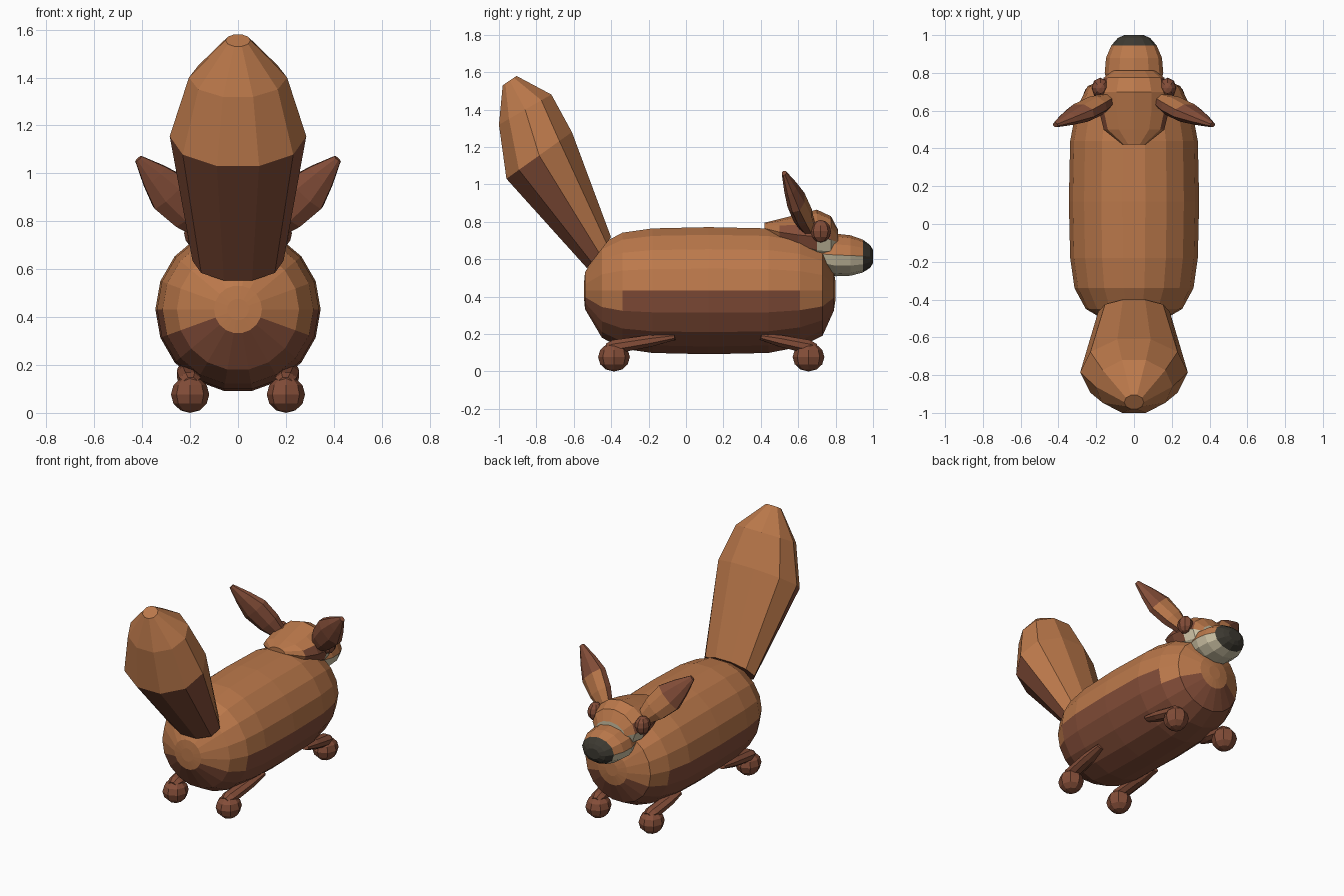
import bpy, bmesh
from math import cos, sin, pi, radians, atan2
from mathutils import Vector, Matrix

if "Cube" in bpy.data.objects:
    bpy.data.objects.remove(bpy.data.objects["Cube"])


def material(name, rgb):
    m = bpy.data.materials.new(name)
    m.use_nodes = True
    m.diffuse_color = (*rgb, 1)
    bsdf = m.node_tree.nodes["Principled BSDF"]
    bsdf.inputs["Base Color"].default_value = (*rgb, 1)
    bsdf.inputs["Roughness"].default_value = 0.9
    return m


ORANGE, BROWN, CREAM, BLACK = range(4)
MATS = [material("fur_orange", (0.50, 0.19, 0.07)),
        material("fur_brown", (0.23, 0.075, 0.04)),
        material("fur_cream", (0.62, 0.55, 0.38)),
        material("nose_black", (0.045, 0.04, 0.03))]


def finish(name, bm):
    bmesh.ops.recalc_face_normals(bm, faces=bm.faces)
    mesh = bpy.data.meshes.new(name)
    bm.to_mesh(mesh)
    bm.free()
    for m in MATS:
        mesh.materials.append(m)
    ob = bpy.data.objects.new(name, mesh)
    bpy.context.collection.objects.link(ob)
    return ob


def loft(name, stations, sides, rule, phase=0.0, matrix=None):
    """Skin elliptical rings (y, z, half width, half height, tilt in degrees)
    and colour each face by rule(segment, centre)."""
    bm = bmesh.new()
    rings = []
    for y, z, rx, rv, tilt in stations:
        t = radians(tilt)
        up = Vector((0, cos(t), sin(t))) * rv
        angles = [phase + 2 * pi * i / sides for i in range(sides)]
        rings.append([bm.verts.new(Vector((rx * cos(a), y, z)) + up * sin(a))
                      for a in angles])

    def face(verts, segment):
        f = bm.faces.new(verts)
        f.material_index = rule(segment, f.calc_center_median())

    for s, (a, b) in enumerate(zip(rings, rings[1:])):
        for i in range(sides):
            j = (i + 1) % sides
            face((a[i], a[j], b[j], b[i]), s)
    face(rings[0], 0)
    face(rings[-1], len(rings) - 2)
    if matrix:
        bm.transform(matrix)
    return finish(name, bm)


def ball(name, centre, size, mat):
    bm = bmesh.new()
    bmesh.ops.create_uvsphere(bm, u_segments=8, v_segments=6, radius=1)
    bm.transform(Matrix.Translation(centre) @ Matrix.Diagonal((*size, 1)))
    for f in bm.faces:
        f.material_index = mat
    return finish(name, bm)


def frame(origin, along, wide):
    """Matrix with local y running along a limb and local x across its width."""
    y = Vector(along).normalized()
    x = Vector(wide)
    x = (x - y * x.dot(y)).normalized()
    m = Matrix((x, y, x.cross(y))).transposed().to_4x4()
    return Matrix.Translation(origin) @ m


# Body: faceted barrel with a brown belly that rises higher along the middle
MID = 0.432


def body_rule(s, c):
    limit = 0 if 3 <= s <= 6 else -20
    angle = atan2(c.z - MID, abs(c.x))
    return BROWN if angle < radians(limit) and s not in (0, 9) else ORANGE


body_profile = [(-0.545, 0.045), (-0.54, 0.10), (-0.45, 0.255), (-0.34, 0.315),
                (-0.18, 0.338), (0.12, 0.345), (0.44, 0.338), (0.61, 0.305),
                (0.73, 0.245), (0.79, 0.11), (0.80, 0.045)]
loft("body", [(y, MID, r, r, 90) for y, r in body_profile], 18, body_rule)


# Tail: upright brush, brown on the underside of its long lower section
def tail_rule(s, c):
    below = (c.z - 0.64) * 0.325 + (c.y + 0.465) * 0.515 < 0
    return BROWN if s == 0 and below else ORANGE


loft("tail", [(-0.465, 0.635, 0.19, 0.11, 52), (-0.785, 1.155, 0.285, 0.226, 35.5),
              (-0.86, 1.40, 0.205, 0.17, 30), (-0.943, 1.555, 0.052, 0.047, 34)],
     10, tail_rule)


# Head: orange crown, brown cheeks, cream jaw
def head_rule(s, c):
    if c.y > 0.64 and c.z < 0.69:
        return CREAM
    return BROWN if s in (1, 2, 3) and c.z < 0.765 else ORANGE


loft("head", [(0.42, 0.765, 0.06, 0.03, 90), (0.50, 0.745, 0.16, 0.07, 90),
              (0.60, 0.73, 0.185, 0.11, 90), (0.70, 0.72, 0.185, 0.145, 90),
              (0.775, 0.705, 0.16, 0.125, 90), (0.812, 0.69, 0.11, 0.07, 90)],
     12, head_rule)


# Snout: orange above, cream below, black nose at the end
def snout_rule(s, c):
    if s >= 3:
        return BLACK
    return CREAM if c.z < 0.615 else ORANGE


loft("snout", [(0.70, 0.63, 0.13, 0.09, 90), (0.80, 0.623, 0.155, 0.114, 90),
               (0.88, 0.62, 0.148, 0.108, 90), (0.945, 0.617, 0.12, 0.088, 90),
               (0.985, 0.615, 0.085, 0.06, 90), (1.0, 0.615, 0.05, 0.035, 90)],
     12, snout_rule)


# Ears: flattened spindles with an orange inner panel facing forward
def ear_rule(front):
    return lambda s, c: ORANGE if s < 2 and c.z * front > 0.02 else BROWN


def brown(s, c):
    return BROWN


for side, sx in (("left", 1), ("right", -1)):
    ear = frame((0.14 * sx, 0.655, 0.765), (0.275 * sx, -0.13, 0.295),
                (0.74 * sx, 0, -0.67))
    front = 1 if ear.col[2].y > 0 else -1
    loft(side + "_ear", [(0, 0, 0.05, 0.04, 90), (0.10, 0, 0.085, 0.055, 90),
                         (0.22, 0, 0.10, 0.052, 90), (0.32, 0, 0.065, 0.036, 90),
                         (0.425, 0, 0.018, 0.014, 90)],
         8, ear_rule(front), pi / 8, ear)
    ball(side + "_eye", (0.178 * sx, 0.72, 0.75), (0.047, 0.055, 0.06), BROWN)

    # Legs: slim rods lying against the belly, each ending in a round foot
    for end, foot_y, hip_y in (("front", 0.655, 0.40), ("back", -0.385, -0.06)):
        foot = Vector((0.2 * sx, foot_y, 0.077))
        ball(f"{side}_{end}_foot", foot, (0.08, 0.085, 0.077), BROWN)
        knee = foot + Vector((0, 0, 0.055))
        hip = Vector((0.222 * sx, hip_y, 0.185))
        n = (hip - knee).length
        loft(f"{side}_{end}_leg",
             [(-0.04, 0, 0.03, 0.025, 90), (0, 0, 0.05, 0.04, 90),
              (n * 0.6, 0, 0.046, 0.034, 90), (n, 0, 0.03, 0.018, 90)],
             8, brown, pi / 8, frame(knee, hip - knee, (1, 0, 0)))
